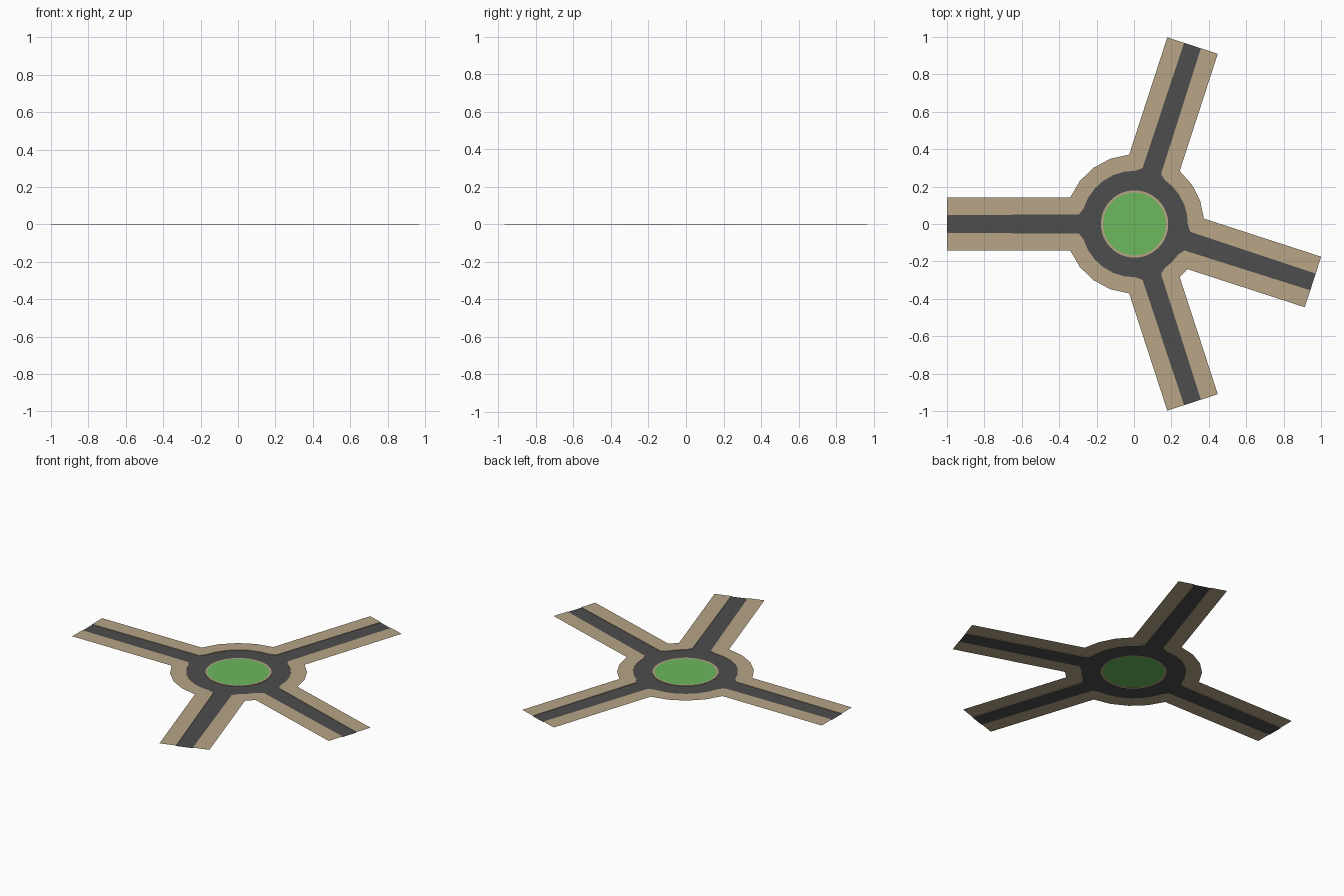
import bpy, bmesh, math
from mathutils import Vector

if "Cube" in bpy.data.objects:
    bpy.data.objects.remove(bpy.data.objects["Cube"])

ARMS = [math.radians(a) for a in (-72, -18, 72, 180)]   # street directions, counter-clockwise
LENGTH = 1.003
SHIFT_X = 0.003
CURB = 0.003
SEGS = 48


def material(name, rgb):
    m = bpy.data.materials.new(name)
    m.diffuse_color = (*rgb, 1)
    m.use_nodes = True
    m.node_tree.nodes["Principled BSDF"].inputs["Base Color"].default_value = m.diffuse_color
    return m


ASPHALT = material("asphalt grey", (0.074, 0.074, 0.074))
PAVING = material("paving tan", (0.475, 0.378, 0.237))
GRASS = material("grass green", (0.15, 0.48, 0.11))


def on_arm(a, along, across, z):
    c, s = math.cos(a), math.sin(a)
    return Vector((along * c - across * s + SHIFT_X, along * s + across * c, z))


def corner_path(i, radius, end_half, mouth_half, flare, step, z):
    """Edge line from the end of one street, round the hub, to the end of the next."""
    a, b = ARMS[i], ARMS[(i + 1) % 4]
    if b < a:
        b += math.tau
    trim = math.asin((mouth_half + flare) / radius)
    n = max(1, round(math.degrees(b - a - 2 * trim) / step))
    arc = [on_arm(a + trim + (b - a - 2 * trim) * k / n, radius, 0, z) for k in range(n + 1)]
    first, last = [on_arm(a, LENGTH, end_half, z)], [on_arm(b, LENGTH, -end_half, z)]
    if flare:
        first.append(on_arm(a, radius + 0.012, mouth_half, z))
        last.insert(0, on_arm(b, radius + 0.012, -mouth_half, z))
    return first + arc + last


def road_edge(i, z):
    return corner_path(i, 0.285, 0.047, 0.052, 0.03, 12, z)


def ring(r, z):
    return [on_arm(math.tau * k / SEGS, r, 0, z) for k in range(SEGS)]


def finish(bm, name, mat):
    mesh = bpy.data.meshes.new(name)
    bm.to_mesh(mesh)
    bm.free()
    mesh.materials.append(mat)
    ob = bpy.data.objects.new(name, mesh)
    bpy.context.collection.objects.link(ob)
    return ob


def fill(bm, loops):
    """Fill an outline, with optional holes, facing upwards."""
    edges = []
    for pts in loops:
        vs = [bm.verts.new(p) for p in pts]
        edges += [bm.edges.new((v, vs[(k + 1) % len(vs)])) for k, v in enumerate(vs)]
    made = bmesh.ops.triangle_fill(bm, use_beauty=True, edges=edges, normal=(0, 0, 1))
    for f in made["geom"]:
        if isinstance(f, bmesh.types.BMFace):
            f.normal_update()
            if f.normal.z < 0:
                f.normal_flip()


def curb_wall(bm, low, high):
    for k in range(len(low) - 1):
        bm.faces.new([bm.verts.new(p) for p in (low[k], low[k + 1], high[k + 1], high[k])])


# road: hub and four streets, open in the middle for the island
bm = bmesh.new()
fill(bm, [[p for i in range(4) for p in road_edge(i, 0)], ring(0.18, 0)])
finish(bm, "road", ASPHALT)

# pavement: one piece in each corner between streets, with a low curb to the road
for i in range(4):
    bm = bmesh.new()
    outer = corner_path(i, 0.372, 0.142, 0.142, 0, 15, CURB)
    inner = road_edge(i, CURB)
    fill(bm, [outer + inner[::-1]])
    curb_wall(bm, road_edge(i, 0), inner)
    finish(bm, f"pavement_{i + 1}", PAVING)

# island rim with curb
bm = bmesh.new()
fill(bm, [ring(0.18, CURB), ring(0.168, CURB)])
low, high = ring(0.18, 0), ring(0.18, CURB)
curb_wall(bm, low + low[:1], high + high[:1])
finish(bm, "island_rim", PAVING)

# island lawn
bm = bmesh.new()
bm.faces.new([bm.verts.new(p) for p in ring(0.168, CURB)])
finish(bm, "island_lawn", GRASS)
